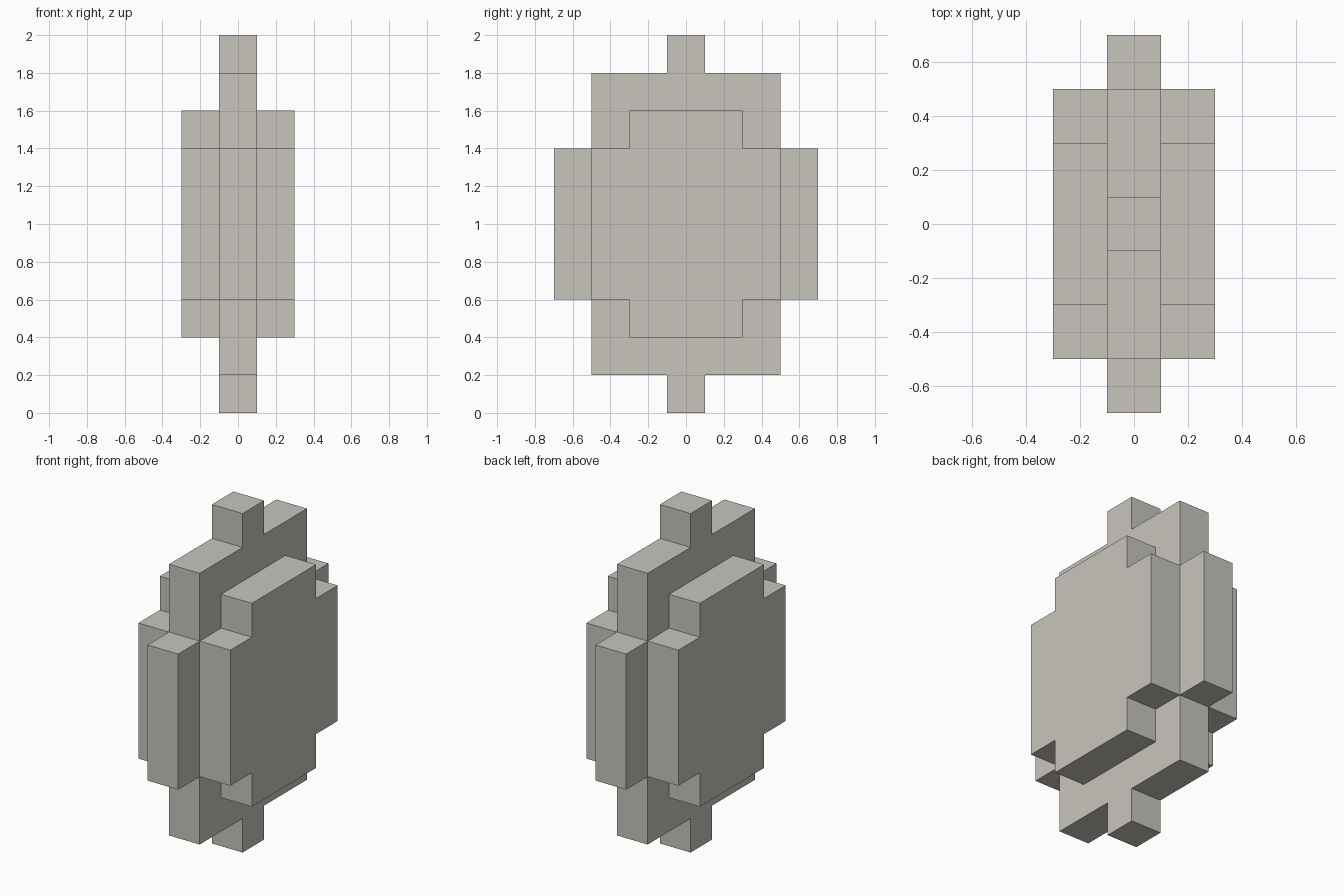
import bpy
import bmesh

cube = bpy.data.objects.get("Cube")
if cube:
    bpy.data.objects.remove(cube, do_unlink=True)

CENTRE_Z = 1.0

stone = bpy.data.materials.new("warm_grey")
stone.use_nodes = True
colour = (0.58, 0.56, 0.51, 1.0)
stone.diffuse_color = colour
stone.node_tree.nodes["Principled BSDF"].inputs["Base Color"].default_value = colour


def stepped_outline(quarter):
    """Mirror a quarter outline, running from the side to the top, all round."""
    upper = quarter + [(-y, z) for y, z in reversed(quarter)]
    return upper + [(-y, -z) for y, z in upper]


def slab(name, quarter, x_min, x_max):
    """Extrude a stepped outline along x into a closed slab."""
    bm = bmesh.new()
    verts = [bm.verts.new((x_min, y, z + CENTRE_Z)) for y, z in stepped_outline(quarter)]
    face = bm.faces.new(verts)
    result = bmesh.ops.extrude_face_region(bm, geom=[face], use_keep_orig=True)
    moved = [g for g in result["geom"] if isinstance(g, bmesh.types.BMVert)]
    bmesh.ops.translate(bm, verts=moved, vec=(x_max - x_min, 0, 0))
    bmesh.ops.recalc_face_normals(bm, faces=bm.faces[:])
    mesh = bpy.data.meshes.new(name)
    bm.to_mesh(mesh)
    bm.free()
    mesh.materials.append(stone)
    obj = bpy.data.objects.new(name, mesh)
    bpy.context.collection.objects.link(obj)
    return obj


# Central layer with narrow tips at the top and bottom
slab("core_layer",
     [(0.7, 0.4), (0.5, 0.4), (0.5, 0.8), (0.1, 0.8), (0.1, 1.0)], -0.1, 0.1)

# Smaller stepped layers on both sides
side_quarter = [(0.5, 0.4), (0.3, 0.4), (0.3, 0.6)]
slab("left_layer", side_quarter, 0.1, 0.3)
slab("right_layer", side_quarter, -0.3, -0.1)
